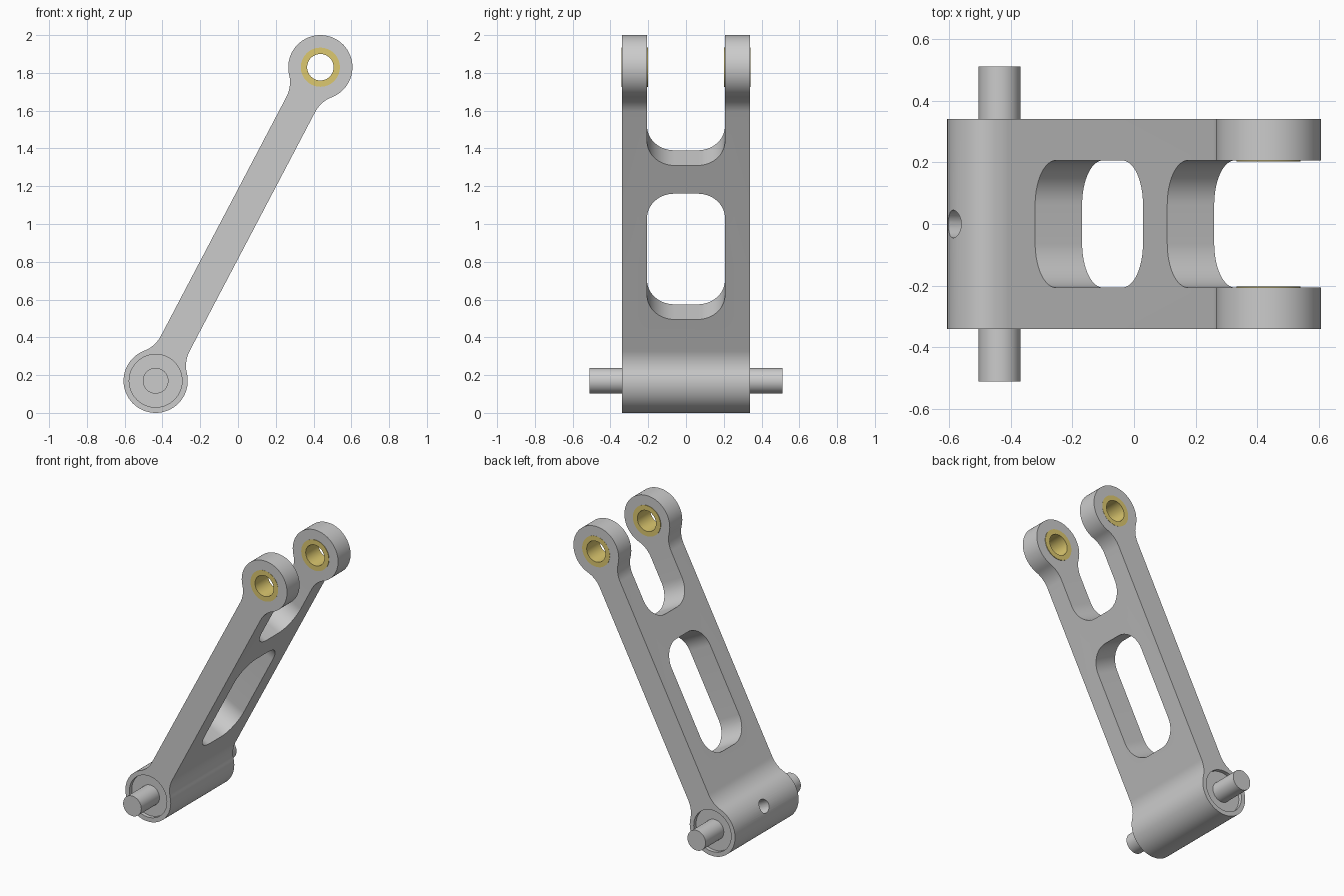
import bpy, bmesh, math
from mathutils import Vector

if "Cube" in bpy.data.objects:
    bpy.data.objects.remove(bpy.data.objects["Cube"])

# Main dimensions
R, F, H = 0.17, 0.17, 0.086            # boss radius, fillet radius, arm half thickness
LOW = Vector((-0.436, 0, 0.17))
TOP = Vector((0.436, 0, 1.83))
U = (TOP - LOW).normalized()           # along the arm
N = Vector((U.z, 0, -U.x))             # through the arm thickness
Y = Vector((0, 1, 0))
L = (TOP - LOW).length
WIDTH, SLOT, CORNER = 0.34, 0.206, 0.144


def finish(name, bm):
    bmesh.ops.recalc_face_normals(bm, faces=bm.faces[:])
    me = bpy.data.meshes.new(name)
    bm.to_mesh(me)
    bm.free()
    ob = bpy.data.objects.new(name, me)
    bpy.context.collection.objects.link(ob)
    return ob


def prism(name, points, offset):
    bm = bmesh.new()
    face = bm.faces.new([bm.verts.new(p) for p in points])
    ext = bmesh.ops.extrude_face_region(bm, geom=[face])
    verts = [g for g in ext["geom"] if isinstance(g, bmesh.types.BMVert)]
    bmesh.ops.translate(bm, verts=verts, vec=offset)
    return finish(name, bm)


def arc(ca, cb, r, start, end, n):
    return [(ca + r * math.cos(t), cb + r * math.sin(t))
            for t in (start + (end - start) * i / n for i in range(n + 1))]


def cylinder(name, start, offset, r, n=64):
    d = offset.normalized()
    e = Y.cross(d).normalized() if abs(d.y) < 0.9 else Vector((1, 0, 0))
    f = d.cross(e)
    pts = [start + e * a + f * b for a, b in arc(0, 0, r, 0, math.tau, n)[:-1]]
    return prism(name, pts, offset)


def cut(ob, cutter):
    mod = ob.modifiers.new("cut", "BOOLEAN")
    mod.operation, mod.solver, mod.object = "DIFFERENCE", "EXACT", cutter
    bpy.context.view_layer.objects.active = ob
    bpy.ops.object.modifier_apply(modifier=mod.name)
    bpy.data.objects.remove(cutter, do_unlink=True)


def smooth(ob):
    bpy.ops.object.select_all(action="DESELECT")
    ob.select_set(True)
    bpy.context.view_layer.objects.active = ob
    bpy.ops.object.shade_smooth_by_angle(angle=math.radians(30))


# Arm with a round boss at each end, blended by fillets
d = math.sqrt((R + F) ** 2 - (H + F) ** 2)
phi = math.atan2(H + F, d)
quarter = arc(0, 0, R, math.pi, phi, 28) + \
    arc(d, H + F, F, phi + math.pi, 1.5 * math.pi, 12)[1:]
half = quarter + [(L - a, b) for a, b in reversed(quarter)]
outline = half + [(a, -b) for a, b in reversed(half[1:-1])]
arm = prism("link_arm", [LOW + U * a + N * b - Y * WIDTH for a, b in outline],
            Y * 2 * WIDTH)


# Rounded window and open fork slot
def slot_cutter(a0, a1, closed):
    k, c = SLOT - CORNER, CORNER
    pts = arc(a0 + c, -k, c, 1.5 * math.pi, math.pi, 16) + \
        arc(a0 + c, k, c, math.pi, 0.5 * math.pi, 16)
    if closed:
        pts += arc(a1 - c, k, c, 0.5 * math.pi, 0, 16) + \
            arc(a1 - c, -k, c, 0, -0.5 * math.pi, 16)
    else:
        pts += [(a1, SLOT), (a1, -SLOT)]
    return prism("slot_cutter", [LOW + U * a + Y * y - N * 0.4 for a, y in pts], N * 0.8)


cut(arm, slot_cutter(0.412, 1.164, True))
cut(arm, slot_cutter(1.333, L + 0.4, False))

# Fork bore, end recesses and grease hole
cut(arm, cylinder("bore_cutter", TOP - Y * 0.5, Y, 0.103))
for s in (-1, 1):
    cut(arm, cylinder("recess_cutter", LOW + Y * s * (WIDTH - 0.025), Y * s * 0.1, 0.14))
cut(arm, cylinder("grease_cutter", LOW - N * 0.08, N * -0.2, 0.045, 32))
smooth(arm)

# Pivot pin through the lower boss
pin = cylinder("pivot_pin", LOW - Y * 0.51, Y * 1.02, 0.068)
smooth(pin)

# Brass bushings in the fork
brass = bpy.data.materials.new("brass")
brass.diffuse_color = (0.72, 0.58, 0.16, 1)
brass.use_nodes = True
brass.node_tree.nodes["Principled BSDF"].inputs["Base Color"].default_value = brass.diffuse_color
for side, y0, y1 in (("front", -0.341, -0.202), ("back", 0.202, 0.341)):
    bush = cylinder("bushing_" + side, TOP + Y * y0, Y * (y1 - y0), 0.1035)
    cut(bush, cylinder("bush_cutter", TOP - Y * 0.5, Y, 0.07))
    bush.data.materials.clear()
    bush.data.materials.append(brass)
    smooth(bush)
